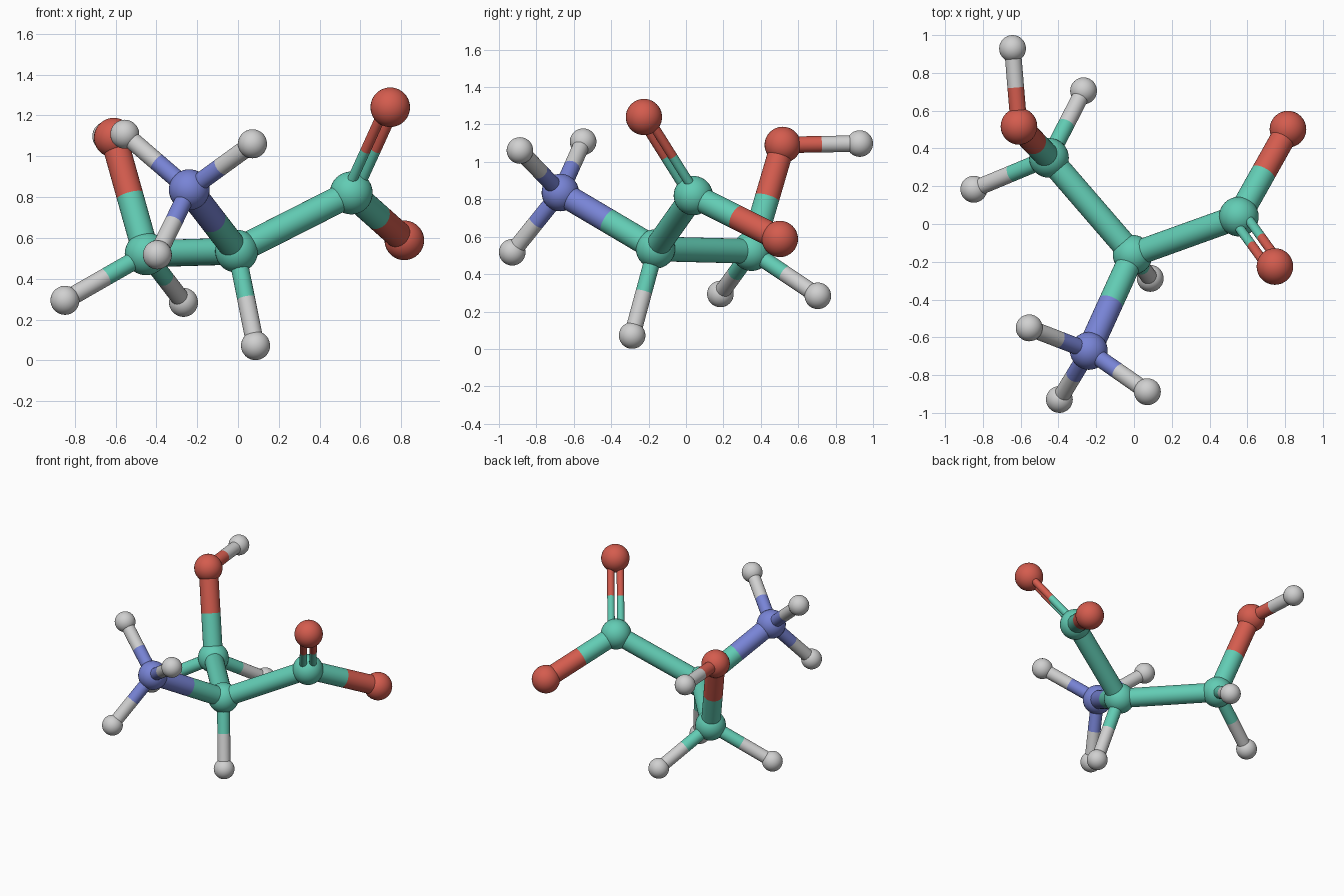
import bpy
import math
from mathutils import Vector

if "Cube" in bpy.data.objects:
    bpy.data.objects.remove(bpy.data.objects["Cube"], do_unlink=True)


def make_material(name, srgb):
    linear = [((c / 255 + 0.055) / 1.055) ** 2.4 for c in srgb] + [1.0]
    mat = bpy.data.materials.new(name)
    mat.use_nodes = True
    mat.diffuse_color = linear
    bsdf = mat.node_tree.nodes["Principled BSDF"]
    bsdf.inputs["Base Color"].default_value = linear
    bsdf.inputs["Roughness"].default_value = 0.5
    return mat


# Element: material and ball radius
ELEMENTS = {
    "carbon": (make_material("teal", (98, 204, 180)), 0.105),
    "oxygen": (make_material("red", (212, 92, 78)), 0.097),
    "nitrogen": (make_material("blue", (120, 132, 214)), 0.100),
    "hydrogen": (make_material("light_grey", (208, 208, 208)), 0.071),
}

# Atom: element and centre
ATOMS = {
    "centre_carbon": ("carbon", (-0.007, -0.163, 0.535)),
    "acid_carbon": ("carbon", (0.555, 0.039, 0.82)),
    "side_carbon": ("carbon", (-0.45, 0.35, 0.522)),
    "upper_oxygen": ("oxygen", (0.746, -0.225, 1.24)),
    "lower_oxygen": ("oxygen", (0.815, 0.502, 0.588)),
    "side_oxygen": ("oxygen", (-0.609, 0.517, 1.091)),
    "amine_nitrogen": ("nitrogen", (-0.239, -0.672, 0.836)),
    "side_oxygen_hydrogen": ("hydrogen", (-0.643, 0.929, 1.098)),
    "amine_hydrogen_a": ("hydrogen", (-0.555, -0.55, 1.108)),
    "amine_hydrogen_b": ("hydrogen", (0.071, -0.888, 1.061)),
    "amine_hydrogen_c": ("hydrogen", (-0.395, -0.929, 0.517)),
    "centre_hydrogen": ("hydrogen", (0.086, -0.288, 0.072)),
    "side_hydrogen_a": ("hydrogen", (-0.848, 0.184, 0.294)),
    "side_hydrogen_b": ("hydrogen", (-0.267, 0.705, 0.284)),
}

THICK, THIN, TWIN = 0.066, 0.044, 0.025
BONDS = [
    ("centre_carbon", "acid_carbon", THICK),
    ("centre_carbon", "side_carbon", THICK),
    ("centre_carbon", "amine_nitrogen", THICK),
    ("acid_carbon", "lower_oxygen", THICK),
    ("side_carbon", "side_oxygen", THICK),
    ("side_oxygen", "side_oxygen_hydrogen", THIN),
    ("amine_nitrogen", "amine_hydrogen_a", THIN),
    ("amine_nitrogen", "amine_hydrogen_b", THIN),
    ("amine_nitrogen", "amine_hydrogen_c", THIN),
    ("centre_carbon", "centre_hydrogen", THIN),
    ("side_carbon", "side_hydrogen_a", THIN),
    ("side_carbon", "side_hydrogen_b", THIN),
]


def finish(name, mat):
    obj = bpy.context.object
    obj.name = name
    obj.data.materials.append(mat)
    bpy.ops.object.shade_smooth_by_angle(angle=math.radians(40))


def centre(atom):
    return Vector(ATOMS[atom][1])


def add_rod(name, start, end, radius, mat):
    axis = end - start
    bpy.ops.mesh.primitive_cylinder_add(
        vertices=32, radius=radius, depth=axis.length, location=(start + end) / 2,
        rotation=axis.to_track_quat("Z", "Y").to_euler())
    finish(name, mat)


def add_bond(a, b, radius, shift=Vector(), tag=""):
    # Each half takes the colour of its own atom
    middle = (centre(a) + centre(b)) / 2 + shift
    for atom, other in ((a, b), (b, a)):
        add_rod(f"bond_{atom}_to_{other}{tag}", centre(atom) + shift, middle,
                radius, ELEMENTS[ATOMS[atom][0]][0])


# Balls
for atom, (element, position) in ATOMS.items():
    mat, radius = ELEMENTS[element]
    bpy.ops.mesh.primitive_uv_sphere_add(segments=32, ring_count=20, radius=radius,
                                         location=position)
    finish(atom, mat)

# Single bonds
for a, b, radius in BONDS:
    add_bond(a, b, radius)

# Double bond: twin thin rods lying in the plane of the acid group
up = centre("upper_oxygen") - centre("acid_carbon")
down = centre("lower_oxygen") - centre("acid_carbon")
side = up.cross(down).cross(up).normalized() * 0.033
add_bond("acid_carbon", "upper_oxygen", TWIN, side, "_outer")
add_bond("acid_carbon", "upper_oxygen", TWIN, -side, "_inner")
